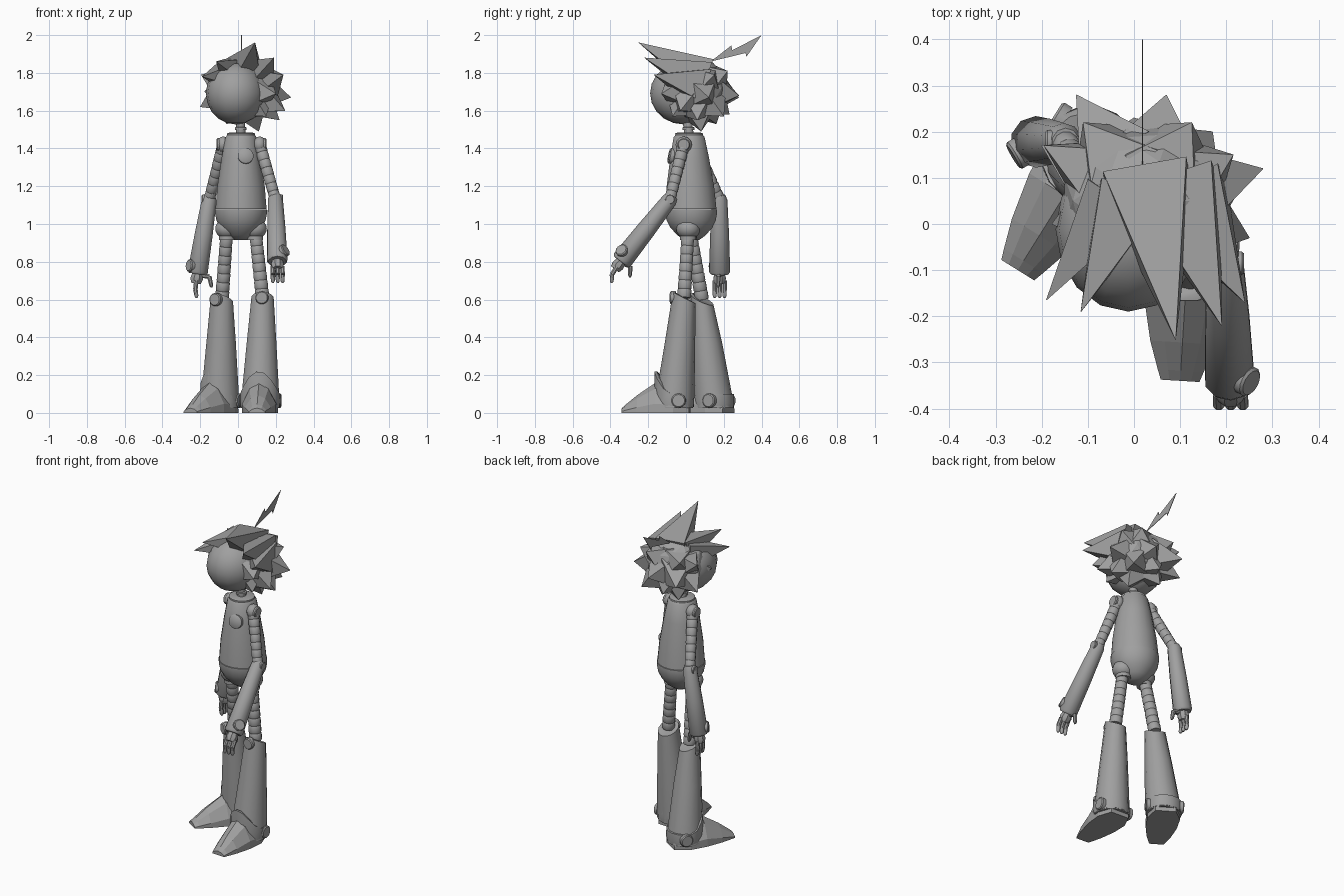
import bpy, bmesh, math
from mathutils import Vector, Matrix

old = bpy.data.objects.get("Cube")
if old:
    bpy.data.objects.remove(old, do_unlink=True)

grey = bpy.data.materials.new("plain_grey")
grey.use_nodes = True
tone = (0.35, 0.35, 0.35, 1)
grey.diffuse_color = tone
grey.node_tree.nodes["Principled BSDF"].inputs["Base Color"].default_value = tone
UP = Vector((0, 0, 1))


def finish(name, bm, smooth=True):
    bmesh.ops.recalc_face_normals(bm, faces=bm.faces[:])
    mesh = bpy.data.meshes.new(name)
    bm.to_mesh(mesh)
    bm.free()
    mesh.materials.append(grey)
    obj = bpy.data.objects.new(name, mesh)
    bpy.context.collection.objects.link(obj)
    if smooth:
        bpy.ops.object.select_all(action="DESELECT")
        obj.select_set(True)
        bpy.context.view_layer.objects.active = obj
        bpy.ops.object.shade_smooth_by_angle(angle=math.radians(40))
    return obj


def loft(name, rings, smooth=True):
    """Skin a list of equal point rings and cap both ends."""
    bm = bmesh.new()
    rows = [[bm.verts.new(p) for p in ring] for ring in rings]
    for a, b in zip(rows, rows[1:]):
        for i in range(len(a)):
            j = (i + 1) % len(a)
            bm.faces.new((a[i], a[j], b[j], b[i]))
    bm.faces.new(rows[0])
    bm.faces.new(rows[-1])
    return finish(name, bm, smooth)


def circle(center, axis, radius, sides):
    axis = Vector(axis).normalized()
    ref = Vector((0, 1, 0)) if abs(axis.z) > 0.8 else UP
    u = axis.cross(ref).normalized()
    v = axis.cross(u)
    turns = [math.tau * (i + 0.5) / sides for i in range(sides)]
    return [Vector(center) + radius * (u * math.cos(t) + v * math.sin(t)) for t in turns]


def limb(name, start, end, profile, sides=12):
    """Round part along start-end; profile holds (fraction, radius)."""
    a, b = Vector(start), Vector(end)
    return loft(name, [circle(a.lerp(b, f), b - a, r, sides) for f, r in profile])


def disc(name, center, normal, radius, depth=0.025):
    c, n = Vector(center), Vector(normal).normalized()
    return limb(name, c - n * depth / 2, c + n * depth / 2,
                [(0, radius), (0.8, radius), (1, radius * 0.85)], 14)


def ribbed(name, start, end, r0, r1, count):
    """Chain of short tapered segments."""
    prof = []
    for i in range(count):
        r = r0 + (r1 - r0) * i / count
        prof += [(i / count, r * 0.92), ((i + 0.15) / count, r),
                 ((i + 0.85) / count, r), ((i + 1) / count, r * 0.92)]
    return limb(name, start, end, prof)


def ball(name, center, scale, segments=14, rings=10):
    bm = bmesh.new()
    bmesh.ops.create_uvsphere(bm, u_segments=segments, v_segments=rings, radius=1)
    bm.transform(Matrix.Translation(center) @ Matrix.Diagonal((*scale, 1)))
    return finish(name, bm)


# Torso, belt seam, collar and neck, leaning slightly forward
def turned(name, profile, sides=20):
    return loft(name, [circle((0.016, 0.026 - 0.025 * (z - 1.08), z), UP, r, sides)
                       for z, r in profile])

turned("torso", [(1.08, 0.137), (1.2, 0.127), (1.35, 0.104), (1.46, 0.083), (1.475, 0.07)])
turned("pelvis", [(0.915, 0.04), (0.94, 0.075), (0.98, 0.112), (1.02, 0.132),
                  (1.06, 0.14), (1.078, 0.14)])
turned("collar", [(1.47, 0.074), (1.48, 0.074), (1.485, 0.06)])
limb("neck", (0.015, 0.015, 1.48), (0.012, 0.005, 1.56), [(0, 0.026), (1, 0.024)])
disc("neck_ring", (0.015, 0.013, 1.505), UP, 0.032, 0.016)
disc("chest_button", (0.04, -0.079, 1.36), (0.1, -1, 0.2), 0.042, 0.025)

# Head
ball("head", (-0.012, -0.012, 1.692), (0.158, 0.178, 0.165), 16, 10)

# Hair mass and spikes
HAIR = Vector((0.025, 0.05, 1.715))
bm = bmesh.new()
bmesh.ops.create_icosphere(bm, subdivisions=2, radius=1)
bm.transform(Matrix.Translation(HAIR) @ Matrix.Diagonal((0.185, 0.17, 0.172, 1)))
finish("hair_mass", bm, False)


def spike(name, tip, width, root=None):
    tip = Vector(tip)
    base = Vector(root) if root else HAIR + (tip - HAIR).normalized() * 0.11
    loft(name, [circle(base, tip - base, width, 4), circle(tip, tip - base, 0.001, 4)], False)


# Broad locks swept forward over the crown
spike("front_lock", (0.09, -0.25, 1.96), 0.13, (0.03, 0.09, 1.79))
spike("front_lock", (0.19, -0.22, 1.88), 0.13, (0.09, 0.08, 1.77))
spike("front_lock", (0.24, -0.17, 1.79), 0.13, (0.11, 0.07, 1.73))
spike("fringe_lock", (-0.115, -0.19, 1.86), 0.1, (-0.01, 0.06, 1.805))
spike("fringe_lock", (-0.19, -0.165, 1.78), 0.1, (-0.04, 0.06, 1.79))

# Star of wide spikes round the sides and back
for tip in [(-0.178, 0, 1.7), (-0.2, 0.17, 1.62), (-0.195, 0.17, 1.79)]:
    spike("right_lock", tip, 0.11)
for tip in [(0.28, 0.12, 1.67), (0.25, -0.03, 1.6), (0.22, 0.06, 1.55), (0.215, 0.15, 1.79),
            (0.2, -0.13, 1.69), (0.15, -0.07, 1.57)]:
    spike("left_lock", tip, 0.12)
back_locks = [(-0.125, 0.28, 1.67), (0.07, 0.28, 1.68), (0, 0.23, 1.58), (-0.06, 0.16, 1.53),
              (0.11, 0.08, 1.49), (0.17, 0.2, 1.57), (0.125, 0.22, 1.81), (-0.11, 0.22, 1.8)]
for tip in back_locks:
    spike("back_lock", tip, 0.125)

# Thin jagged strand on top
strand = [(0.13, 1.86), (0.24, 1.945), (0.245, 1.92), (0.4, 2.0), (0.32, 1.885), (0.315, 1.905)]
loft("stray_strand", [[Vector((x, y, z)) for y, z in strand] for x in (0.017, 0.02)], False)


# Arms
def finger(name, base, knuckle, tip, r):
    limb(name, base, knuckle, [(0, r), (1, r)], 8)
    limb(name + "_tip", knuckle, tip, [(0, r), (0.8, r * 0.85), (1, r * 0.4)], 8)


def arm(side, shoulder, elbow, wrist, across, palm, thumb, cap):
    """across runs over the knuckles, palm is the curl direction, cap faces off the wrist."""
    s, e, w = Vector(shoulder), Vector(elbow), Vector(wrist)
    across, palm, thumb = Vector(across), Vector(palm), Vector(thumb)
    cap = Vector(cap).normalized()
    out = Vector((math.copysign(1, s.x), 0, 0))
    ball(side + "_shoulder", s, (0.036, 0.043, 0.043))
    disc(side + "_shoulder_cap", s + out * 0.024, out, 0.034)
    ribbed(side + "_upper_arm", s, e, 0.033, 0.03, 7)
    limb(side + "_forearm", e + (e - w) * 0.06, w,
         [(0, 0.03), (0.06, 0.041), (0.5, 0.05), (0.97, 0.056), (1, 0.048)], 10)
    disc(side + "_elbow_cap", e + out * 0.03, out, 0.026, 0.02)
    disc(side + "_wrist_cap", w.lerp(e, 0.1) + cap * 0.05, cap, 0.034, 0.025)
    down = (w - e).normalized()
    limb(side + "_palm", w, w + down * 0.05, [(0, 0.03), (0.5, 0.036), (1, 0.028)], 8)
    for k in (-1, 0, 1):
        base = w + down * 0.035 + across * k * 0.026
        mid = base + down * 0.045 + palm * 0.005
        finger(side + "_finger", base, mid, mid + (down + palm).normalized() * 0.045, 0.013)
    base = w + down * 0.01 + thumb * 0.02
    mid = base + thumb * 0.05 + down * 0.01
    finger(side + "_thumb", base, mid, mid + (down + thumb * 0.6 - UP).normalized() * 0.06, 0.013)


arm("left", (0.115, -0.012, 1.42), (0.198, -0.085, 1.13), (0.208, -0.345, 0.80),
    (1, 0, 0), (0, 0.55, -0.8), (-0.2, 0.9, -0.1), (0.75, -0.4, 0.5))
arm("right", (-0.078, 0.045, 1.42), (-0.152, 0.178, 1.13), (-0.215, 0.178, 0.735),
    (0, 1, 0), (0.4, 0, -0.5), (0.95, -0.1, 0.1), (-0.85, -0.5, 0.1))


# Legs, boots and feet
def leg(side, hip, knee, ankle, toe):
    h, k, a = Vector(hip), Vector(knee), Vector(ankle)
    fwd = (Vector(toe) - a)
    fwd.z = 0
    reach = fwd.length
    fwd.normalize()
    lat = fwd.cross(UP)
    ball(side + "_hip", h, (0.064, 0.064, 0.055))
    disc(side + "_hip_ring", h - UP * 0.045, UP, 0.044, 0.03)
    ribbed(side + "_thigh", h, k, 0.034, 0.038, 8)
    # Flared boot with a rim raised at the front
    rings = []
    for f, r, lift in [(1, 0.105, 0), (0.85, 0.1, 0), (0.4, 0.08, 0),
                       (0, 0.06, 0.03), (0, 0.05, 0.03)]:
        c = k.lerp(a, f)
        rings.append([p + UP * lift * (p - c).dot(fwd) / r for p in circle(c, UP, r, 14)])
    loft(side + "_boot", rings)

    # Ankle cuff rising to a point over the instep
    def cuff(r, z, lift):
        out = []
        for p in circle((a.x, a.y, 0), UP, r, 16):
            d = max(0, (p - Vector((a.x, a.y, 0))).dot(fwd) / r)
            out.append(p + UP * (z + lift * d * d))
        return out
    loft(side + "_cuff", [cuff(0.102, 0.025, 0), cuff(0.107, 0.05, 0.07),
                          cuff(0.105, 0.1, 0.12), cuff(0.09, 0.1, 0.12)])
    disc(side + "_knee_cap", k + fwd * 0.06, fwd, 0.035, 0.03)
    for s in (-1, 1):
        c = Vector((a.x, a.y, 0.065)) + lat * s * 0.098 + fwd * -0.03
        disc(side + "_ankle_cap", c, lat * s, 0.038, 0.025)
    # Wedge foot
    sections = []
    for f, w, t in [(-0.3, 0.06, 0.07), (0, 0.094, 0.14), (0.35, 0.09, 0.16),
                    (0.7, 0.07, 0.095), (0.92, 0.05, 0.045), (1, 0.042, 0.025)]:
        c = Vector((a.x, a.y, 0)) + fwd * reach * f
        outline = [(-1, 0), (-1, 0.3), (-0.55, 0.8), (0, 1), (0.55, 0.8), (1, 0.3), (1, 0)]
        sections.append([c + lat * w * u + UP * t * v for u, v in outline])
    loft(side + "_foot", sections, False)


leg("left", (0.09, 0.012, 0.975), (0.13, -0.01, 0.61), (0.117, -0.063, 0.03), (0.1, -0.34, 0))
leg("right", (-0.058, 0.02, 0.975), (-0.085, 0.085, 0.6), (-0.096, 0.15, 0.03), (-0.252, -0.1, 0))
